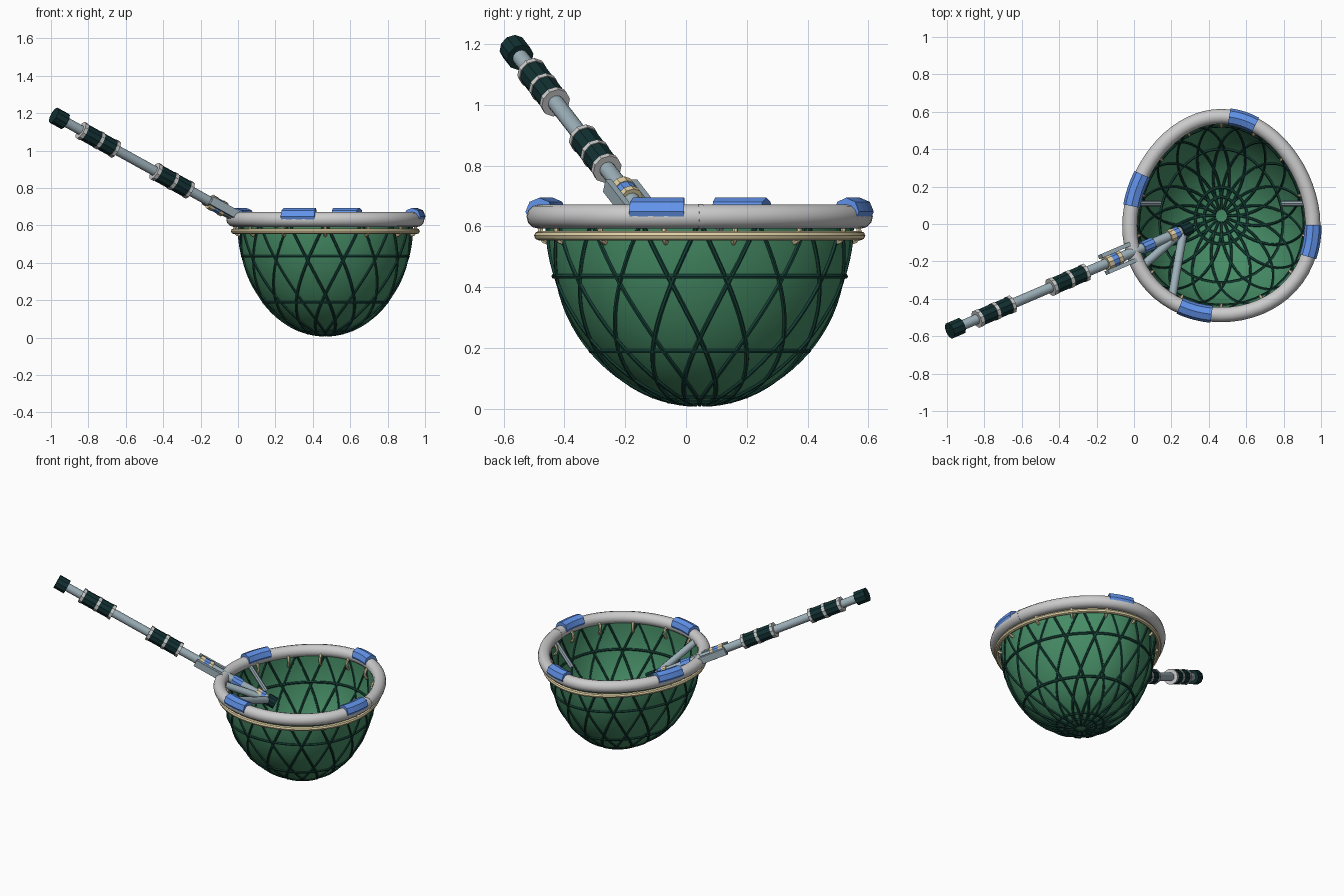
import bpy, bmesh
from math import sin, cos, pi, radians, sqrt
from mathutils import Vector

if "Cube" in bpy.data.objects:
    bpy.data.objects.remove(bpy.data.objects["Cube"])


def mat(name, c):
    m = bpy.data.materials.new(name)
    m.diffuse_color = (*c, 1)
    m.use_nodes = True
    m.node_tree.nodes["Principled BSDF"].inputs["Base Color"].default_value = m.diffuse_color
    return m


GREEN = mat("net_green", (0.06, 0.26, 0.13))
CORD = mat("cord_green", (0.008, 0.055, 0.04))
DARK = mat("dark_rubber", (0.006, 0.03, 0.032))
BLUE = mat("clip_blue", (0.12, 0.29, 0.82))
CREAM = mat("cream", (0.75, 0.64, 0.38))
METAL = mat("pale_metal", (0.34, 0.44, 0.49))
CX, CY = 0.467, 0.045


def egg(t, s, z):
    """Point on the egg-shaped hoop outline, scaled by s."""
    return Vector((CX + 0.487 * s * cos(t) * (1 - 0.11 * sin(t)), CY + 0.53 * s * sin(t), z))


def finish(o, name, m, smooth=True):
    o.name = name
    if m:
        o.data.materials.append(m)
    bpy.ops.object.select_all(action='DESELECT')
    o.select_set(True)
    bpy.context.view_layer.objects.active = o
    if o.type == 'CURVE':
        bpy.ops.object.convert(target='MESH')
        o = bpy.context.object
    if smooth:
        bpy.ops.object.shade_smooth_by_angle(angle=radians(40))
    else:
        bpy.ops.object.shade_flat()
    return o


def tubes(name, paths, r, m=None, cyclic=False, res=2, smooth=True):
    """Round tubes swept along one or more paths."""
    cu = bpy.data.curves.new(name, 'CURVE')
    cu.dimensions = '3D'
    cu.bevel_depth, cu.bevel_resolution = r, res
    cu.use_fill_caps = True
    for pts in paths:
        sp = cu.splines.new('POLY')
        sp.points.add(len(pts) - 1)
        for p, q in zip(sp.points, pts):
            p.co = (*q, 1)
        sp.use_cyclic_u = cyclic
    o = bpy.data.objects.new(name, cu)
    bpy.context.collection.objects.link(o)
    return finish(o, name, m, smooth)


def ring(s, z, n=64):
    return [egg(2 * pi * i / n, s, z) for i in range(n)]


# hoop, seam collar and lower lacing ring
tubes("hoop", [ring(1, 0.632)], 0.04, None, True, 4)
tubes("hoop_seam", [[egg(a, 1, 0.632) for a in (-0.01, 0.02)]], 0.0415, None, res=4)
tubes("lacing_ring", [ring(1, 0.569)], 0.015, CREAM, True, 2)

# blue clips on the hoop
for i in range(4):
    a = radians(75 + 90 * i)
    tubes(f"hoop_clip_{i + 1}", [[egg(a + radians(d), 1, 0.648) for d in (-9.5, -4.7, 0, 4.7, 9.5)]],
          0.046, BLUE, res=2, smooth=False)

# net bowl
TOP, LOW, RIM = 0.605, 0.012, 0.945


def bowl(t, u):
    """u runs from 0 at the bottom to 1 at the rim."""
    return egg(t, RIM * sin(u * pi / 2), TOP - (TOP - LOW) * cos(u * pi / 2))


bm = bmesh.new()
N, M = 48, 16
rows = [[bm.verts.new(bowl(2 * pi * i / N, j / M)) for i in range(N)] for j in range(1, M + 1)]
tip = bm.verts.new(bowl(0, 0))
for i in range(N):
    k = (i + 1) % N
    bm.faces.new((tip, rows[0][k], rows[0][i]))
    for a, b in zip(rows, rows[1:]):
        bm.faces.new((a[i], a[k], b[k], b[i]))
me = bpy.data.meshes.new("net_bowl")
bm.to_mesh(me)
bm.free()
o = bpy.data.objects.new("net_bowl", me)
bpy.context.collection.objects.link(o)
finish(o, "net_bowl", GREEN)

# crossing net cords and horizontal cord rings
S = 16
paths = [[bowl(2 * pi * k / S + d * 0.88 * max(0, j / 24 - 0.12), j / 24) for j in range(1, 25)]
         for k in range(S) for d in (-1, 1)]
tubes("net_cords", paths, 0.0075, CORD, res=1)
rings = []
for z in (0.435, 0.19, 0.04, 0.024):
    c = (TOP - z) / (TOP - LOW)
    rings.append(ring(RIM * sqrt(1 - c * c), z, 48))
tubes("net_rings", rings, 0.0085, CORD, True, 1)

# small hanging loops between hoop and net
loops = []
for i in range(14):
    a = 2 * pi * (i + 0.5) / 14
    p = egg(a, 0.945, 0.583)
    out = (p - Vector((CX, CY, 0.583))).normalized()
    loops.append([p + out * 0.024 * cos(q * pi / 6) + Vector((0, 0, 0.036 * sin(q * pi / 6)))
                  for q in range(12)])
tubes("net_loops", loops, 0.009, CREAM, True, 1)

# short braces inside the bowl, mirrored left and right
for s, n in ((-1, "left"), (1, "right")):
    tubes("brace_" + n, [[Vector((CX + s * 0.465, 0.11, 0.625)), Vector((CX + s * 0.33, 0.11, 0.47))]],
          0.016, METAL)

# handle axis, addressed by x position
D = Vector((1, 0.43, -0.553)).normalized()


def H(x):
    return Vector((x, -0.56 + 0.43 * (x + 0.96), 1.175 - 0.553 * (x + 0.96)))


def sleeve(name, x0, x1, r, m=None, sides=10):
    p, q = H(x0), H(x1)
    bpy.ops.mesh.primitive_cylinder_add(vertices=sides, radius=r, depth=(q - p).length, location=(p + q) / 2)
    o = bpy.context.object
    o.rotation_mode = 'QUATERNION'
    o.rotation_quaternion = D.to_track_quat('Z', 'Y')
    return finish(o, name, m, sides > 10)


sleeve("handle_shaft", -0.95, 0.26, 0.027, METAL, 16)
sleeve("handle_end_cap", -0.985, -0.925, 0.046, DARK)
sleeve("handle_tip_cap", 0.25, 0.30, 0.038, DARK)

# two grips with pale collars
for n, x in (("rear", -0.825), ("front", -0.43)):
    for i, off in enumerate((0, 0.085)):
        sleeve(f"{n}_grip_{i + 1}", x + off, x + off + 0.078, 0.047, DARK)
    for i, off in enumerate((-0.008, 0.081, 0.163)):
        sleeve(f"{n}_collar_{i + 1}", x + off - 0.008, x + off + 0.008, 0.05)

# bands near the hoop
sleeve("outer_cream_band_1", -0.15, -0.125, 0.042, CREAM)
sleeve("outer_blue_band", -0.125, -0.095, 0.039, BLUE)
sleeve("outer_cream_band_2", -0.095, -0.075, 0.042, CREAM)
sleeve("inner_blue_band_1", 0.045, 0.10, 0.035, BLUE)
sleeve("inner_cream_band", 0.185, 0.21, 0.037, CREAM)
sleeve("inner_blue_band_2", 0.21, 0.235, 0.035, BLUE)

# clamp plates on both sides of the handle
side = D.cross(Vector((0, 0, 1))).normalized()
for s in (-1, 1):
    bpy.ops.mesh.primitive_cube_add(size=1, location=H(-0.08) + side * s * 0.046)
    o = bpy.context.object
    o.rotation_mode = 'QUATERNION'
    o.rotation_quaternion = D.to_track_quat('X', 'Z')
    o.scale = (0.20, 0.022, 0.045)
    finish(o, "clamp_plate_" + ("left" if s < 0 else "right"), METAL, False)

# yoke arms from the handle tip to the hoop
for n, p in (("near", (0.045, -0.225, 0.62)), ("far", (0.20, -0.41, 0.62))):
    tubes("yoke_arm_" + n, [[H(0.265), Vector(p)]], 0.023, METAL, res=3)
